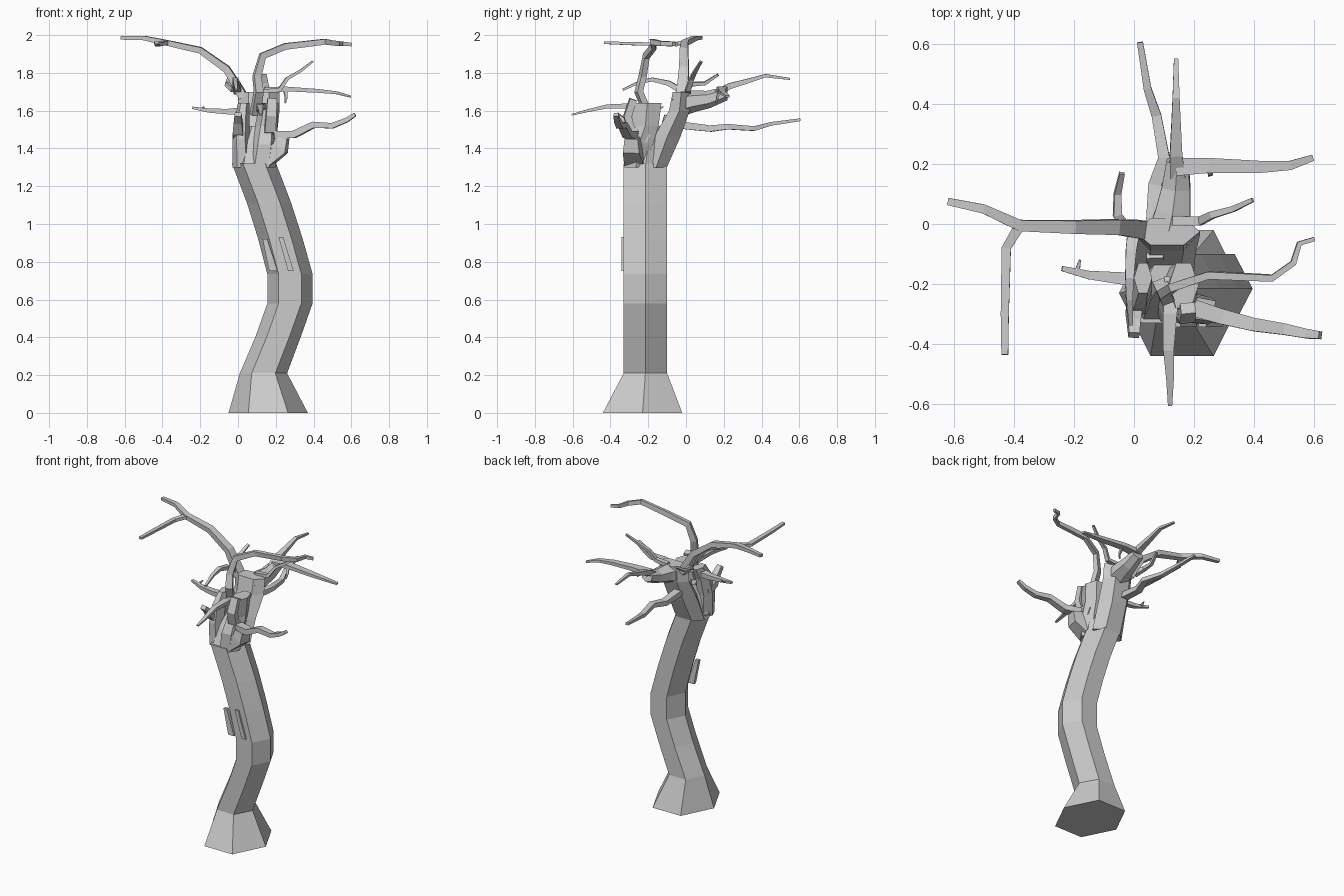
import bpy, bmesh, math
from mathutils import Vector

bark = bpy.data.materials.new("grey_bark")
bark.diffuse_color = (0.6, 0.6, 0.6, 1)


def skin(name, rings):
    """Closed flat-shaded tube through a list of vertex rings."""
    bm = bmesh.new()
    rv = [[bm.verts.new(p) for p in r] for r in rings]
    n = len(rv[0])
    for a, b in zip(rv, rv[1:]):
        for i in range(n):
            j = (i + 1) % n
            bm.faces.new((a[i], a[j], b[j], b[i]))
    bm.faces.new(rv[0][::-1])
    bm.faces.new(rv[-1])
    bmesh.ops.recalc_face_normals(bm, faces=bm.faces)
    me = bpy.data.meshes.new(name)
    bm.to_mesh(me)
    bm.free()
    me.materials.append(bark)
    ob = bpy.data.objects.new(name, me)
    bpy.context.collection.objects.link(ob)
    return ob


def column(name, rows):
    """Horizontal hexagon rings: centre x, y, z, half width x, half width y."""
    rings = []
    for x, y, z, rx, ry in rows:
        rings.append([(x + rx * math.cos(k * math.pi / 3),
                       y + ry / 0.866 * math.sin(k * math.pi / 3), z) for k in range(6)])
    skin(name, rings)


def branch(name, pts, r0, r1, flat=0.75, n=4):
    """Tapering tube along a path, ring frame carried along the path."""
    P = [Vector(p) for p in pts]
    m = len(P) - 1
    rings, prev, side = [], None, None
    for i, p in enumerate(P):
        t = (P[min(i + 1, m)] - P[max(i - 1, 0)]).normalized()
        if side is None:
            side = t.cross(Vector((0, 0, 1)))
            if side.length < 0.3:
                side = t.cross(Vector((0, 1, 0)))
        else:
            side = prev.rotation_difference(t) @ side
        side = (side - t * side.dot(t)).normalized()
        up = side.cross(t)
        prev = t
        r = r0 + (r1 - r0) * i / m
        rings.append([p + side * r * math.cos(a) + up * r * flat * math.sin(a)
                      for a in (2 * math.pi * (k + 0.5) / n for k in range(n))])
    skin(name, rings)


# Curved trunk with flared foot
column("trunk", [
    (.16, -.23, 0, .21, .21), (.135, -.215, .21, .125, .115),
    (.215, -.215, .41, .12, .115), (.275, -.215, .58, .12, .115),
    (.275, -.215, .735, .12, .115), (.225, -.215, .92, .118, .115),
    (.165, -.215, 1.11, .117, .115), (.085, -.215, 1.32, .117, .115)])

# Main limbs
column("back_limb", [
    (.085, -.158, 1.30, .115, .057), (.095, -.10, 1.46, .11, .07),
    (.11, -.035, 1.60, .11, .055), (.11, -.025, 1.70, .11, .045)])
branch("back_limb_arm", [(.11, -.05, 1.63), (.13, .04, 1.65), (.14, .12, 1.66), (.145, .21, 1.69)],
       .08, .042, .85, 6)
column("right_limb", [
    (.125, -.265, 1.30, .075, .06), (.14, -.25, 1.42, .07, .075),
    (.15, -.215, 1.52, .06, .07), (.165, -.205, 1.64, .05, .075)])
column("left_limb", [
    (.02, -.24, 1.30, .05, .06), (.015, -.24, 1.45, .045, .06),
    (.02, -.22, 1.56, .04, .06), (.03, -.18, 1.64, .03, .05)])
column("limb_crotch", [
    (.085, -.215, 1.30, .112, .11), (.09, -.20, 1.42, .09, .075),
    (.10, -.17, 1.52, .05, .05)])

# Low right branch and its thick root
branch("low_right_root", [(.15, -.27, 1.35), (.225, -.285, 1.40), (.235, -.285, 1.455)], .075, .05, .9)
branch("low_right_branch", [(.20, -.28, 1.47), (.30, -.31, 1.475), (.40, -.335, 1.525),
                            (.50, -.35, 1.52), (.575, -.365, 1.55), (.62, -.37, 1.58)], .04, .018)

# High left branch with a side fork
branch("high_left_branch", [(.03, -.02, 1.67), (-.01, -.015, 1.74), (-.06, -.01, 1.82),
                            (-.20, -.01, 1.92), (-.38, -.005, 1.96), (-.50, .05, 1.985),
                            (-.62, .075, 1.985)], .045, .017)
branch("high_left_fork", [(-.38, -.005, 1.96), (-.425, -.08, 1.95), (-.43, -.30, 1.955),
                          (-.43, -.435, 1.96)], .025, .016, .6)

# High right branch
branch("high_right_branch", [(.09, -.20, 1.58), (.11, -.25, 1.70), (.10, -.23, 1.78), (.13, -.21, 1.89),
                             (.25, -.17, 1.94), (.46, -.18, 1.965), (.53, -.13, 1.955),
                             (.55, -.065, 1.955), (.60, -.05, 1.95)], .034, .013)

# Back branches
branch("back_right_branch", [(.14, .19, 1.71), (.25, .195, 1.715), (.42, .19, 1.705),
                             (.52, .195, 1.695), (.595, .22, 1.675)], .042, .015, .5)
branch("back_branch", [(.145, .16, 1.69), (.14, .23, 1.73), (.14, .32, 1.755),
                       (.14, .42, 1.785), (.14, .55, 1.768)], .036, .01)
branch("low_back_branch", [(.07, -.12, 1.56), (.065, 0, 1.52), (.07, .13, 1.505), (.10, .22, 1.515),
                           (.075, .36, 1.505), (.045, .45, 1.53), (.02, .605, 1.552)], .04, .014)
branch("back_twig", [(-.02, -.02, 1.71), (-.055, .03, 1.74), (-.055, .10, 1.745),
                     (-.04, .17, 1.79)], .025, .012)
branch("right_twig", [(.13, .01, 1.70), (.22, .01, 1.71), (.26, .03, 1.77),
                      (.33, .05, 1.81), (.395, .08, 1.86)], .024, .01)
branch("small_back_spur", [(.25, .18, 1.71), (.255, .165, 1.67), (.25, .16, 1.64)], .014, .005)

# Left and front branches
branch("left_branch", [(.04, -.19, 1.60), (-.05, -.18, 1.595), (-.15, -.17, 1.60),
                       (-.24, -.148, 1.615)], .036, .012)
branch("left_spur", [(-.19, -.16, 1.605), (-.18, -.12, 1.62)], .013, .005)
branch("front_branch", [(.13, -.18, 1.60), (.12, -.30, 1.625), (.115, -.42, 1.622),
                        (.12, -.52, 1.60), (.12, -.605, 1.578)], .04, .01, .6)
branch("upper_left_twig", [(.0, -.02, 1.70), (-.01, -.09, 1.745), (-.015, -.18, 1.765),
                           (-.015, -.25, 1.75), (-.01, -.335, 1.71)], .03, .01)
branch("left_stub", [(.01, -.22, 1.46), (0, -.29, 1.49), (0, -.325, 1.54), (0, -.37, 1.58)], .045, .025)
branch("right_stub", [(.165, -.20, 1.45), (.17, -.29, 1.50), (.175, -.31, 1.57), (.18, -.28, 1.66)], .045, .035)


# Raised bark strips on the trunk front
def strip(name, xl0, xr0, xl1, xr1, z0, z1):
    skin(name, [[(xl0, y, z0), (xr0, y, z0), (xr1, y, z1), (xl1, y, z1)] for y in (-.32, -.342)])


strip("bark_strip_left", .165, .21, .13, .155, .75, .92)
strip("bark_strip_right", .265, .295, .215, .24, .75, .93)
